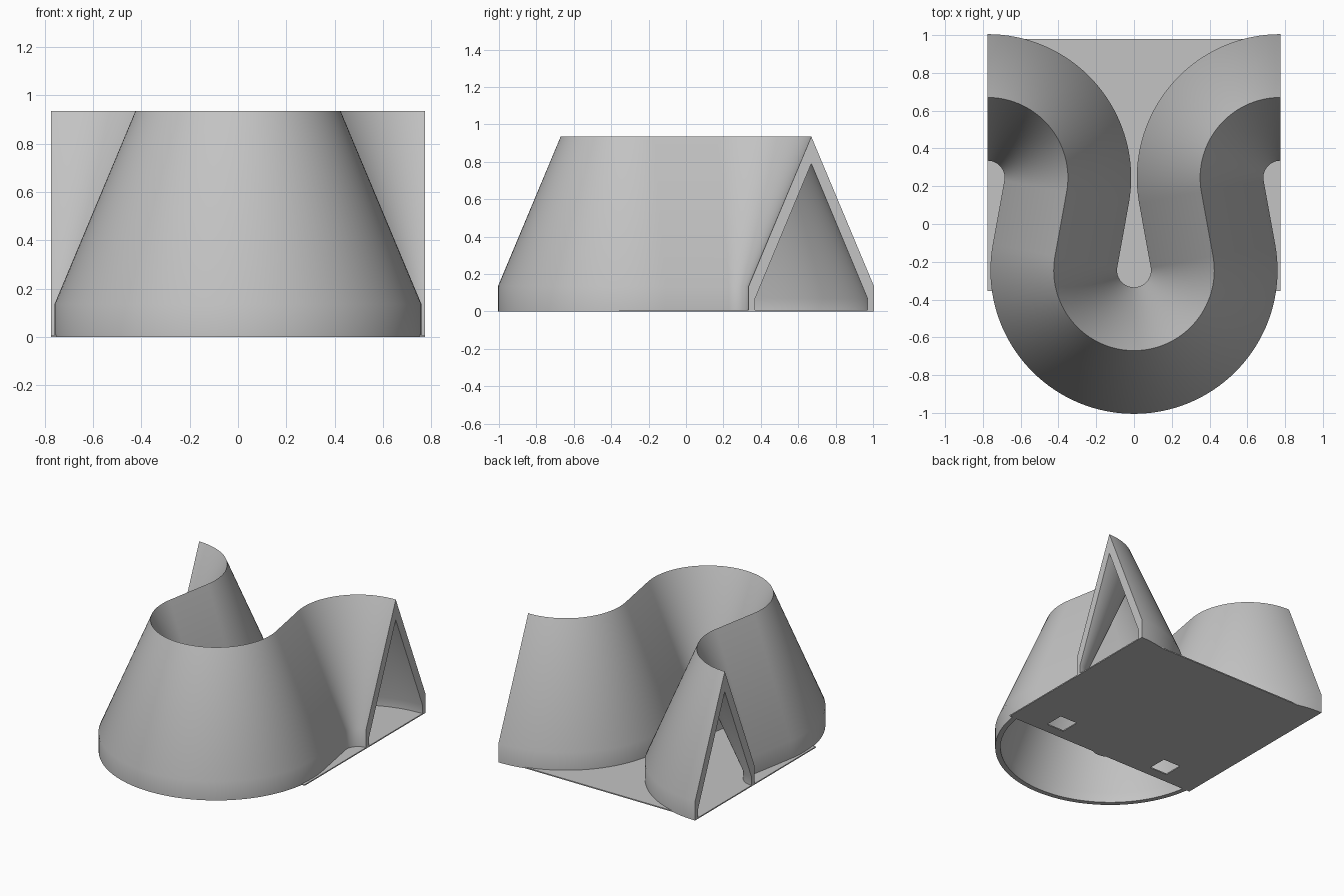
import bpy, bmesh, math
from mathutils import Vector

cube = bpy.data.objects.get("Cube")
if cube:
    bpy.data.objects.remove(cube, do_unlink=True)

# Single grey material
grey = bpy.data.materials.new("light_grey")
grey.use_nodes = True
colour = (0.55, 0.55, 0.55, 1)
grey.diffuse_color = colour
grey.node_tree.nodes["Principled BSDF"].inputs["Base Color"].default_value = colour


def make_object(name, bm):
    bmesh.ops.recalc_face_normals(bm, faces=bm.faces)
    mesh = bpy.data.meshes.new(name)
    bm.to_mesh(mesh)
    bm.free()
    mesh.materials.append(grey)
    obj = bpy.data.objects.new(name, mesh)
    bpy.context.collection.objects.link(obj)
    return obj


HALF_X, BEND_Y, RADIUS = 0.775, 0.245, 0.425


def arc(cx, cy, start, end, steps):
    """Path stations as (point, sideways direction), turning about a centre."""
    turn = 1 if end > start else -1
    for i in range(steps + 1):
        a = start + (end - start) * i / steps
        out = Vector((math.cos(a), math.sin(a), 0))
        yield Vector((cx, cy, 0)) + out * RADIUS, out * turn


# Serpentine ridge line: three bends joined by straight tangents
span = math.hypot(HALF_X, 2 * BEND_Y)
lean = math.atan2(2 * BEND_Y, HALF_X) - math.acos(2 * RADIUS / span)
quarter = math.pi / 2
path = list(arc(-HALF_X, BEND_Y, quarter, -lean, 36))
path += arc(0, -BEND_Y, math.pi - lean, 2 * math.pi + lean, 72)
path += arc(HALF_X, BEND_Y, math.pi + lean, quarter, 36)

# Hollow tent-shaped wall, open underneath
half = [(0.335, 0), (0.335, 0.135), (0, 0.935)]
inner = [(0.30, 0), (0.30, 0.07), (0, 0.79)]
profile = half + [(-s, z) for s, z in half[1::-1]]
profile += [(-s, z) for s, z in inner] + inner[1::-1]

bm = bmesh.new()
rings = [[bm.verts.new(p + side * s + Vector((0, 0, z))) for s, z in profile]
         for p, side in path]
for a, b in zip(rings, rings[1:]):
    for i in range(len(profile)):
        j = (i + 1) % len(profile)
        bm.faces.new((a[i], a[j], b[j], b[i]))
bm.faces.new(rings[0])
bm.faces.new(rings[-1])
wall = make_object("serpentine_wall", bm)
bpy.ops.object.select_all(action="DESELECT")
wall.select_set(True)
bpy.context.view_layer.objects.active = wall
bpy.ops.object.shade_smooth_by_angle(angle=math.radians(30))

# Thin base plate with two square holes under the hollow wall
xs = [-HALF_X, -0.515, -0.375, 0.375, 0.515, HALF_X]
ys = [-0.355, -0.28, -0.14, 0.98]
bm = bmesh.new()
grid = [[bm.verts.new((x, y, 0)) for x in xs] for y in ys]
for r in range(len(ys) - 1):
    for c in range(len(xs) - 1):
        if r == 1 and c in (1, 3):
            continue
        bm.faces.new((grid[r][c], grid[r][c + 1], grid[r + 1][c + 1], grid[r + 1][c]))
plate = make_object("base_plate", bm)
solid = plate.modifiers.new("thickness", "SOLIDIFY")
solid.thickness = 0.008
# Grow upward from the ground whichever way the sheet faces
solid.offset = 1 if plate.data.polygons[0].normal.z > 0 else -1
